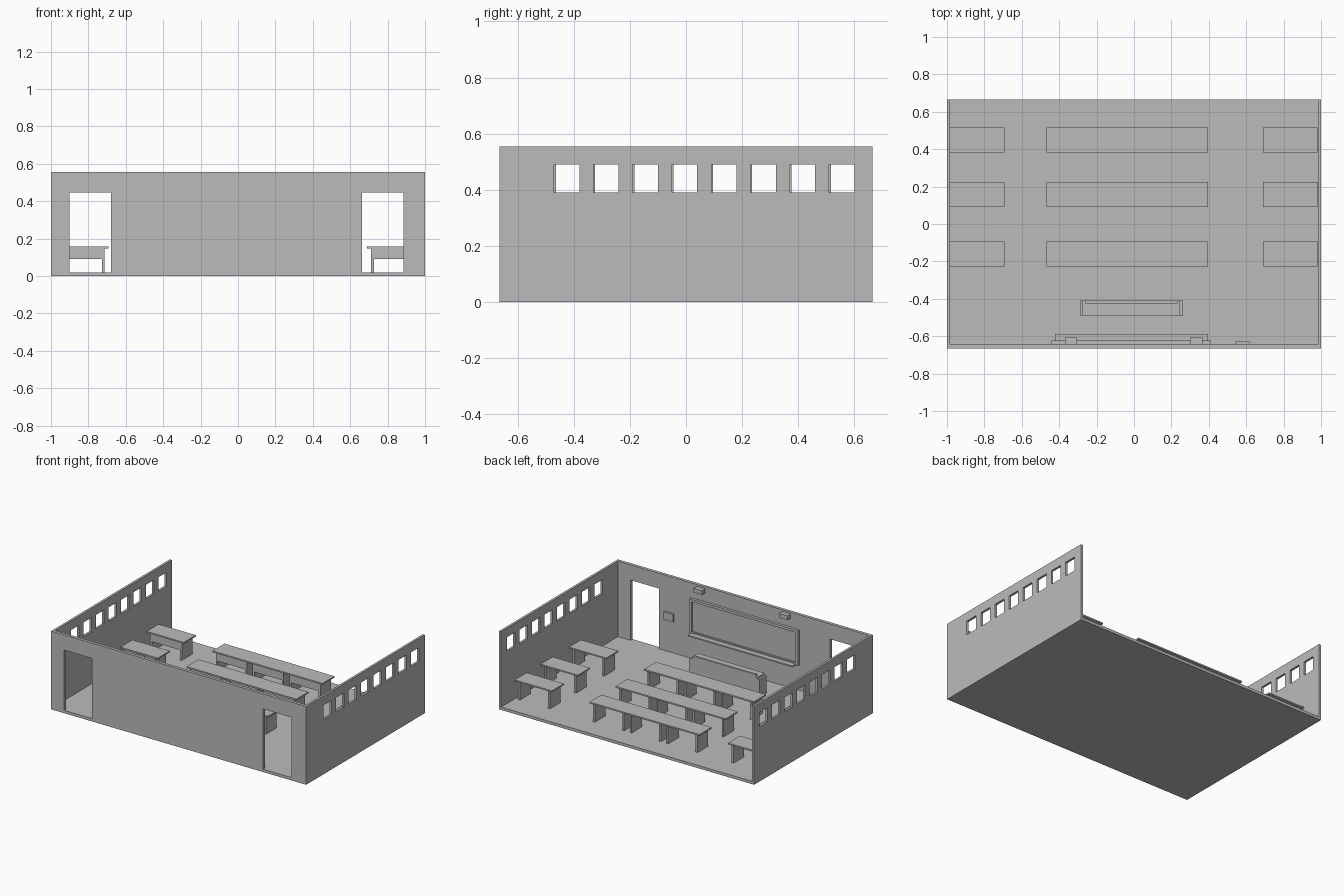
import bpy
import bmesh
from mathutils import Matrix, Vector

if "Cube" in bpy.data.objects:
    bpy.data.objects.remove(bpy.data.objects["Cube"], do_unlink=True)

grey = bpy.data.materials.new("plain_grey")
grey.use_nodes = True
colour = (0.5, 0.5, 0.5, 1)
grey.diffuse_color = colour
grey.node_tree.nodes["Principled BSDF"].inputs["Base Color"].default_value = colour

HALF_X, HALF_Y, HEIGHT = 1.0, 0.665, 0.555
SIDE, FRONT, FLOOR = 0.016, 0.022, 0.02
INNER_Y = FRONT - HALF_Y


def finish(name, bm):
    mesh = bpy.data.meshes.new(name)
    bmesh.ops.recalc_face_normals(bm, faces=bm.faces)
    bm.to_mesh(mesh)
    bm.free()
    mesh.materials.append(grey)
    obj = bpy.data.objects.new(name, mesh)
    bpy.context.scene.collection.objects.link(obj)
    return obj


def boxes(name, spans):
    """One object made of boxes, each given as x, y and z ranges."""
    bm = bmesh.new()
    for span in spans:
        centre = Vector([(a + b) / 2 for a, b in span])
        size = Vector([abs(b - a) for a, b in span])
        matrix = Matrix.Translation(centre) @ Matrix.Diagonal(size.to_4d())
        bmesh.ops.create_cube(bm, size=1, matrix=matrix)
    return finish(name, bm)


def wall(name, start, end, holes, place, thickness):
    """Upright panel with rectangular openings, thickened along one axis."""
    us = sorted({start, end, *[u for h in holes for u in h[0]]})
    vs = sorted({0.0, HEIGHT, *[v for h in holes for v in h[1]]})
    bm = bmesh.new()
    grid = {(u, v): bm.verts.new(place(u, v)) for u in us for v in vs}
    for u0, u1 in zip(us, us[1:]):
        for v0, v1 in zip(vs, vs[1:]):
            mu, mv = (u0 + u1) / 2, (v0 + v1) / 2
            if not any(h[0][0] < mu < h[0][1] and h[1][0] < mv < h[1][1] for h in holes):
                bm.faces.new([grid[c] for c in ((u0, v0), (u1, v0), (u1, v1), (u0, v1))])
    out = bmesh.ops.extrude_face_region(bm, geom=bm.faces[:], use_keep_orig=True)
    moved = [g for g in out["geom"] if isinstance(g, bmesh.types.BMVert)]
    bmesh.ops.translate(bm, verts=moved, vec=thickness)
    return finish(name, bm)


# Room shell, open at the back
boxes("floor", [((SIDE - HALF_X, HALF_X - SIDE), (INNER_Y, HALF_Y), (0, FLOOR))])

doors = [((-0.9, -0.68), (FLOOR, 0.447)), ((0.662, 0.885), (FLOOR, 0.447))]
wall("front_wall", -HALF_X, HALF_X, doors,
     lambda u, v: (u, -HALF_Y, v), (0, FRONT, 0))

for side, name in ((1, "left_wall"), (-1, "right_wall")):
    first = -0.47 if side > 0 else -0.464
    windows = [((first + 0.14 * i, first + 0.14 * i + 0.09), (0.39, 0.49)) for i in range(8)]
    wall(name, INNER_Y, HALF_Y, windows,
         lambda u, v: (side * HALF_X, u, v), (-side * SIDE, 0, 0))


# Student desks: a joined bench of three units between two single units
def desk(name, x0, x1, y, units):
    back, front = y + 0.067, y - 0.067
    spans = [((x0, x1), (front, back), (0.147, 0.157))]
    width = (x1 - x0) / units
    for i in range(units):
        a, b = x0 + i * width + 0.022, x0 + (i + 1) * width - 0.022
        for leg in ((a, a + 0.014), (b - 0.014, b)):
            spans.append((leg, (front + 0.008, back - 0.008), (FLOOR, 0.147)))
        spans.append(((a + 0.014, b - 0.014), (front + 0.008, front + 0.018), (0.09, 0.147)))
    boxes(name, spans)


for row, y in (("back", 0.449), ("middle", 0.157), ("front", -0.16)):
    desk(row + "_row_right_desk", -0.984, -0.692, y, 1)
    desk(row + "_row_centre_desk", -0.468, 0.395, y, 3)
    desk(row + "_row_left_desk", 0.69, 0.982, y, 1)

# Teacher desk with stepped ends
steps = [(0, 0.145), (0.015, 0.158), (0.03, 0.172)]
ends = []
for inset, top in steps[:2]:
    for x, s in ((-0.29, 1), (0.262, -1)):
        edge = x + s * inset
        ends.append(((edge, edge + s * 0.015), (-0.488, -0.41), (FLOOR, top)))
boxes("teacher_desk_ends", ends)
boxes("teacher_desk_panel", [((-0.26, 0.232), (-0.425, -0.41), (FLOOR, 0.172))])
boxes("teacher_desk_top", [((-0.26, 0.232), (-0.488, -0.425), (0.145, 0.158))])

# Wall board with raised frame and tray
L, R, B, T, W = -0.44, 0.413, 0.2, 0.45, 0.018
face = (INNER_Y, -0.624)
boxes("board_frame", [
    ((L, R), face, (T - W, T)), ((L, R), face, (B, B + W)),
    ((L, L + W), face, (B + W, T - W)), ((R - W, R), face, (B + W, T - W))])
boxes("board_surface", [((L + W, R - W), (INNER_Y, -0.636), (B + W, T - W))])
boxes("board_tray", [((-0.422, 0.396), (-0.624, -0.587), (B, B + 0.01))])

# Speakers above the board and a switch box beside it
boxes("speakers", [((x - 0.033, x + 0.033), (INNER_Y, -0.608), (0.512, 0.542))
                   for x in (-0.337, 0.333)])
boxes("switch_box", [((0.543, 0.618), (INNER_Y, -0.629), (0.245, 0.3))])
